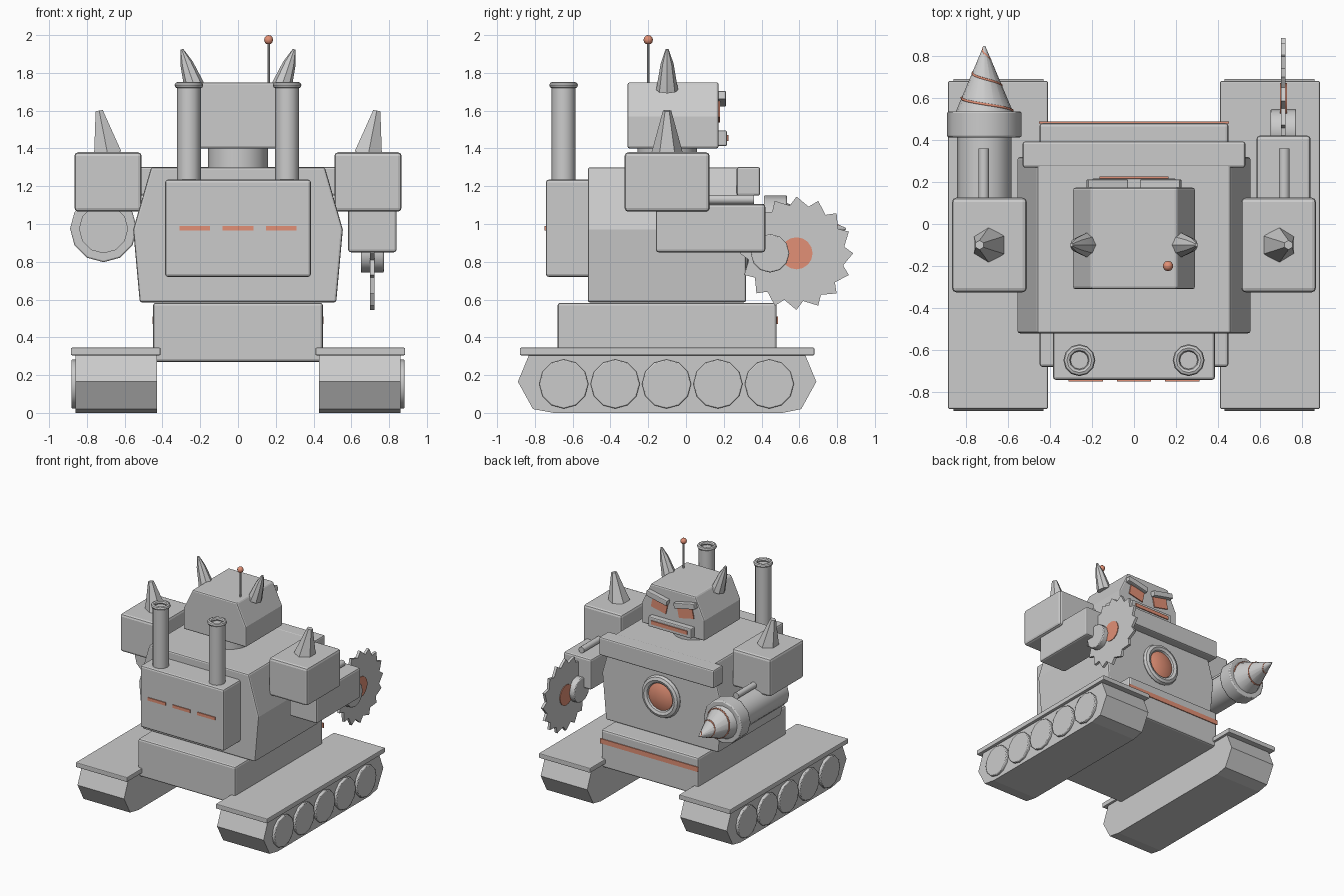
import bpy, bmesh, math
from mathutils import Vector, Matrix

if "Cube" in bpy.data.objects:
    bpy.data.objects.remove(bpy.data.objects["Cube"])


def material(name, rgb):
    m = bpy.data.materials.new(name)
    m.diffuse_color = (*rgb, 1)
    m.use_nodes = True
    m.node_tree.nodes["Principled BSDF"].inputs["Base Color"].default_value = m.diffuse_color
    return m


GREY = material("grey metal", (0.6, 0.6, 0.6))
GLOW = material("orange glow", (0.76, 0.28, 0.18))


def finish(name, bm, mat, bevel=0.0, smooth=False):
    bmesh.ops.recalc_face_normals(bm, faces=bm.faces)
    me = bpy.data.meshes.new(name)
    bm.to_mesh(me)
    bm.free()
    me.materials.append(mat)
    ob = bpy.data.objects.new(name, me)
    bpy.context.collection.objects.link(ob)
    if bevel:
        mod = ob.modifiers.new("bevel", 'BEVEL')
        mod.width = bevel
        mod.segments = 2
        mod.limit_method = 'ANGLE'
        mod.angle_limit = math.radians(40)
    if smooth:
        bpy.ops.object.select_all(action='DESELECT')
        bpy.context.view_layer.objects.active = ob
        ob.select_set(True)
        bpy.ops.object.shade_smooth_by_angle(angle=math.radians(40))
    return ob


def box(name, x, y, z, mat=GREY, bevel=0.015, tilt=0):
    """Box from (min, max) ranges, optionally tilted about y through its centre."""
    bm = bmesh.new()
    bmesh.ops.create_cube(bm, size=1)
    c = Vector([(r[0] + r[1]) / 2 for r in (x, y, z)])
    s = [r[1] - r[0] for r in (x, y, z)]
    bm.transform(Matrix.Translation(c) @ Matrix.Rotation(math.radians(tilt), 4, 'Y') @ Matrix.Diagonal((*s, 1)))
    return finish(name, bm, mat, bevel)


def prism(name, profile, axis, lo, hi, mat=GREY, bevel=0.0):
    """Extrude a profile: (y, z) pairs along x, or (x, z) pairs along y."""
    bm = bmesh.new()
    place = (lambda a, b, t: (t, a, b)) if axis == 'X' else (lambda a, b, t: (a, t, b))
    face = bm.faces.new([bm.verts.new(place(a, b, lo)) for a, b in profile])
    ext = bmesh.ops.extrude_face_region(bm, geom=[face])
    new = [g for g in ext["geom"] if isinstance(g, bmesh.types.BMVert)]
    d = Vector((hi - lo, 0, 0)) if axis == 'X' else Vector((0, hi - lo, 0))
    bmesh.ops.translate(bm, verts=new, vec=d)
    return finish(name, bm, mat, bevel)


def tube(name, rings, sides=12, mat=GREY, bevel=0.0, smooth=True):
    """Capped loft through (centre, radius) rings."""
    bm = bmesh.new()
    axis = Vector(rings[-1][0]) - Vector(rings[0][0])
    q = axis.to_track_quat('Z', 'Y')
    loops = []
    for c, r in rings:
        loops.append([bm.verts.new(Vector(c) + q @ Vector((r * math.cos(t), r * math.sin(t), 0)))
                      for t in (2 * math.pi * i / sides for i in range(sides))])
    for a, b in zip(loops, loops[1:]):
        for i in range(sides):
            j = (i + 1) % sides
            bm.faces.new((a[i], a[j], b[j], b[i]))
    bm.faces.new(loops[0])
    bm.faces.new(loops[-1])
    return finish(name, bm, mat, bevel, smooth)


def torus(name, centre, major, minor, axis='Z', n=20, m=8):
    bm = bmesh.new()
    rot = Matrix.Rotation(math.pi / 2, 3, 'X') if axis == 'Y' else Matrix.Identity(3)
    v = [[bm.verts.new(Vector(centre) + rot @ Vector((
        (major + minor * math.cos(b)) * math.cos(a), (major + minor * math.cos(b)) * math.sin(a), minor * math.sin(b))))
        for b in (2 * math.pi * j / m for j in range(m))] for a in (2 * math.pi * i / n for i in range(n))]
    for i in range(n):
        for j in range(m):
            bm.faces.new((v[i][j], v[(i + 1) % n][j], v[(i + 1) % n][(j + 1) % m], v[i][(j + 1) % m]))
    return finish(name, bm, GREY, smooth=True)


def span(s, a, b):
    return tuple(sorted((s * a, s * b)))


# Parts that repeat on both sides
track = [(-0.89, 0.165), (-0.81, 0.02), (-0.70, 0), (0.51, 0), (0.61, 0.02),
         (0.69, 0.165), (0.63, 0.31), (-0.83, 0.31)]
for s, side in ((-1, "left"), (1, "right")):
    prism(f"{side}_track", track, 'X', s * 0.43, s * 0.86)
    box(f"{side}_fender", span(s, 0.41, 0.885), (-0.88, 0.68), (0.305, 0.345), bevel=0.006)
    for i in range(5):
        y = -0.647 + i * 0.272
        tube(f"{side}_wheel_{i + 1}", [((s * 0.84, y, 0.153), 0.13), ((s * 0.882, y, 0.153), 0.13)], bevel=0.006)
    box(f"{side}_shoulder", span(s, 0.51, 0.866), (-0.325, 0.125), (1.065, 1.38), bevel=0.02)
    tube(f"{side}_shoulder_spike", [((s * 0.69, -0.10, 1.37), 0.085), ((s * 0.735, -0.10, 1.60), 0.022)], 6)
    tube(f"{side}_arm_piston", [((s * 0.715, 0.08, 1.13), 0.026), ((s * 0.715, 0.36, 1.13), 0.026)], 10)
    tube(f"{side}_horn", [((s * 0.225, -0.10, 1.71), 0.058), ((s * 0.272, -0.10, 1.85), 0.034),
                          ((s * 0.298, -0.10, 1.925), 0.008)], 8)
    # Exhaust stacks
    tube(f"{side}_exhaust", [((s * 0.26, -0.648, 1.2), 0.063), ((s * 0.26, -0.648, 1.725), 0.063)])
    torus(f"{side}_exhaust_rim", (s * 0.26, -0.648, 1.735), 0.059, 0.017, n=12)
    # Angry eyes and brows
    box(f"{side}_brow", span(s, 0.03, 0.225), (0.15, 0.212), (1.64, 1.685), bevel=0.006, tilt=-12 * s)
    box(f"{side}_eye", span(s, 0.05, 0.19), (0.172, 0.181), (1.55, 1.645), GLOW, 0, tilt=-12 * s)

# Hull and stripe
box("hull", (-0.45, 0.45), (-0.68, 0.48), (0.27, 0.583))
box("hull_stripe", (-0.453, 0.453), (0.479, 0.487), (0.47, 0.51), GLOW, 0)

# Torso, chest plate and reactor
prism("torso", [(-0.52, 0.585), (0.52, 0.585), (0.555, 0.97), (0.46, 1.30), (-0.46, 1.30), (-0.555, 0.97)],
      'Y', -0.52, 0.318, bevel=0.012)
box("chest_plate", (-0.53, 0.53), (0.268, 0.393), (1.15, 1.302), bevel=0.012)
torus("reactor_ring", (0, 0.325, 0.92), 0.142, 0.032, 'Y', 24)
tube("reactor_core", [((0, 0.30, 0.92), 0.118), ((0, 0.335, 0.92), 0.112), ((0, 0.35, 0.92), 0.075),
                      ((0, 0.356, 0.92), 0.02)], 20, GLOW)

# Engine pack and vents
box("engine_pack", (-0.386, 0.386), (-0.742, -0.50), (0.72, 1.235))
for i in (-1, 0, 1):
    box(f"pack_vent_{i + 2}", (i * 0.229 - 0.082, i * 0.229 + 0.082), (-0.749, -0.741), (0.965, 0.99), GLOW, 0)

# Head
tube("neck", [((0, -0.10, 1.28), 0.158), ((0, -0.10, 1.42), 0.158)], 16)
prism("head", [(-0.29, 1.40), (0.29, 1.40), (0.29, 1.57), (0.205, 1.75), (-0.205, 1.75), (-0.29, 1.57)],
      'Y', -0.31, 0.173, bevel=0.012)
box("mouth_plate", (-0.2, 0.2), (0.15, 0.217), (1.412, 1.495), bevel=0.008)
box("mouth_slot", (-0.165, 0.165), (0.216, 0.225), (1.44, 1.47), GLOW, 0)
tube("antenna", [((0.162, -0.20, 1.73), 0.007), ((0.162, -0.20, 1.97), 0.007)], 8)
ball = bmesh.new()
bmesh.ops.create_uvsphere(ball, u_segments=10, v_segments=6, radius=0.025,
                          matrix=Matrix.Translation((0.162, -0.20, 1.975)))
finish("antenna_tip", ball, GLOW, smooth=True)

# Saw arm
box("saw_forearm", (0.583, 0.84), (-0.16, 0.42), (0.85, 1.105))
tube("saw_mount", [((0.65, 0.445, 0.845), 0.102), ((0.772, 0.445, 0.845), 0.102)], bevel=0.006)
teeth = []
for i in range(16):
    for r, k in ((0.30, 0), (0.255, 0.35)):
        a = 2 * math.pi * (i + k) / 16
        teeth.append((0.585 + r * math.cos(a), 0.845 + r * math.sin(a)))
prism("saw_blade", teeth, 'X', 0.70, 0.722)
tube("saw_hub", [((0.694, 0.585, 0.845), 0.085), ((0.728, 0.585, 0.845), 0.085)], 16, GLOW)

# Drill arm
tube("drill_forearm", [((-0.712, -0.16, 0.975), 0.13), ((-0.712, 0.42, 0.975), 0.13)])
tube("drill_collar", [((-0.712, 0.412, 0.975), 0.177), ((-0.712, 0.535, 0.975), 0.177)], 12, bevel=0.008)
tube("drill_bit", [((-0.712, 0.53, 0.975), 0.138), ((-0.712, 0.848, 0.975), 0.004)], 16)

# Spiral groove around the drill
curve = bpy.data.curves.new("drill_spiral", 'CURVE')
curve.dimensions = '3D'
curve.bevel_depth = 0.006
curve.bevel_resolution = 1
spline = curve.splines.new('POLY')
spline.points.add(40)
for i, p in enumerate(spline.points):
    t = i / 40
    r = 0.132 * (1 - t) + 0.002
    a = t * 2.5 * 2 * math.pi
    p.co = (-0.712 + r * math.cos(a), 0.54 + 0.3 * t, 0.975 + r * math.sin(a), 1)
curve.materials.append(GLOW)
bpy.context.collection.objects.link(bpy.data.objects.new("drill_spiral", curve))
